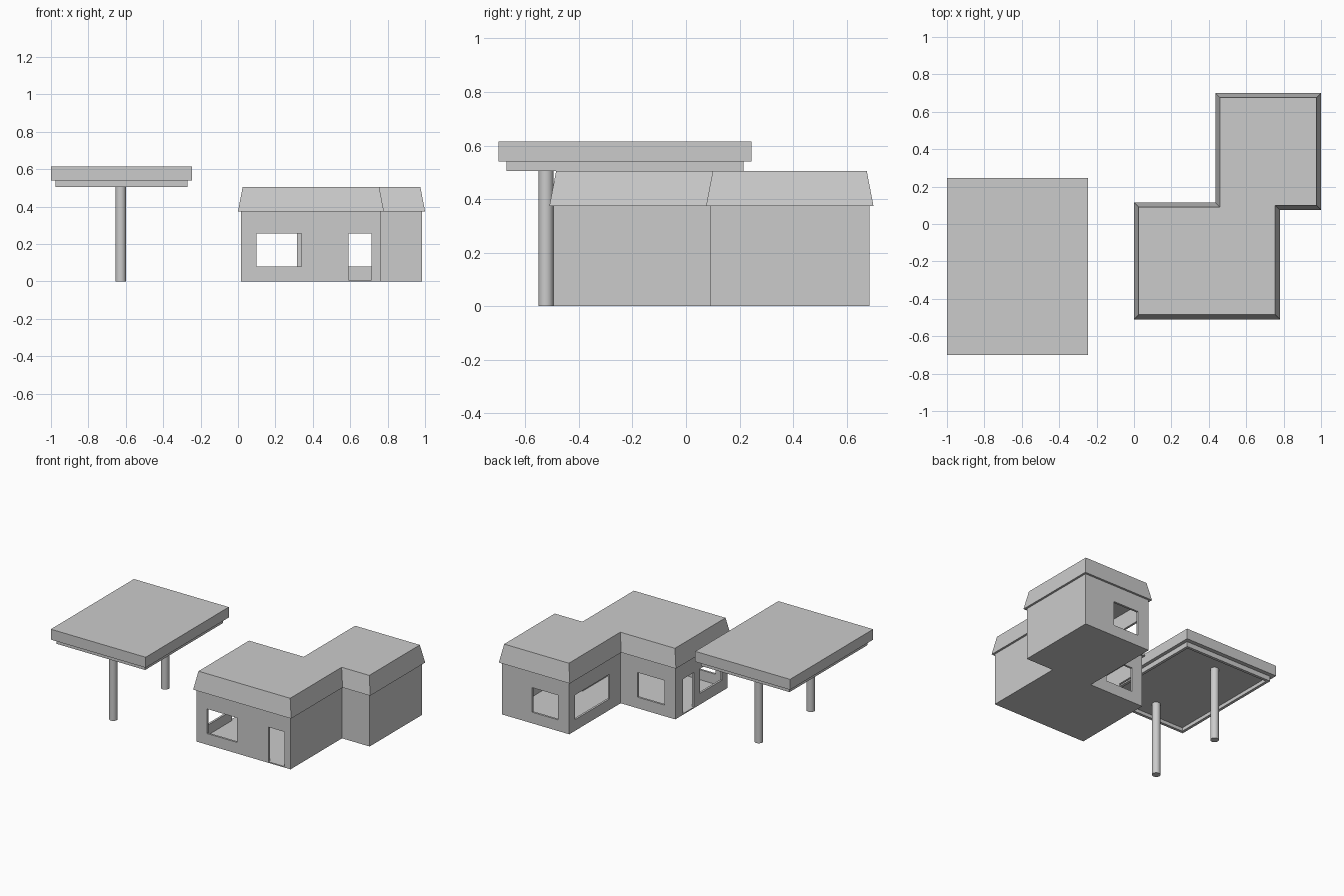
import bpy, bmesh

if "Cube" in bpy.data.objects:
    bpy.data.objects.remove(bpy.data.objects["Cube"])

# L-shaped eave outline, counter-clockwise
EAVE = [(0, -.51), (.78, -.51), (.78, .075), (1, .075),
        (1, .70), (.435, .70), (.435, .115), (0, .115)]


def inset(pts, d):
    """Inset a right-angled counter-clockwise outline by d."""
    out = []
    for i, (x, y) in enumerate(pts):
        px, py = pts[i - 1]
        nx, ny = pts[(i + 1) % len(pts)]
        sgn = lambda v: (v > 0) - (v < 0)
        ax, ay, bx, by = sgn(x - px), sgn(y - py), sgn(nx - x), sgn(ny - y)
        out.append((x + d * (-ay - by), y + d * (ax + bx)))
    return out


def finish(name, bm):
    bmesh.ops.recalc_face_normals(bm, faces=bm.faces)
    me = bpy.data.meshes.new(name)
    bm.to_mesh(me)
    bm.free()
    ob = bpy.data.objects.new(name, me)
    bpy.context.collection.objects.link(ob)
    return ob


def loft(name, low, high, z0, z1):
    bm = bmesh.new()
    a = [bm.verts.new((x, y, z0)) for x, y in low]
    b = [bm.verts.new((x, y, z1)) for x, y in high]
    bm.faces.new(a[::-1])
    bm.faces.new(b)
    n = len(a)
    for i in range(n):
        j = (i + 1) % n
        bm.faces.new((a[i], a[j], b[j], b[i]))
    return finish(name, bm)


def box(name, x0, x1, y0, y1, z0, z1):
    r = [(x0, y0), (x1, y0), (x1, y1), (x0, y1)]
    return loft(name, r, r, z0, z1)


def cut(ob, cutter):
    cutter.hide_render = True
    m = ob.modifiers.new("cut", 'BOOLEAN')
    m.operation, m.solver, m.object = 'DIFFERENCE', 'EXACT', cutter
    bpy.context.view_layer.objects.active = ob
    bpy.ops.object.modifier_apply(modifier=m.name)
    bpy.data.objects.remove(cutter)


# House walls: hollow shell with a thin floor
outer = inset(EAVE, .015)
inner = inset(EAVE, .03)
walls = loft("house_walls", outer, outer, 0, .375)
cut(walls, loft("room_cutter", inner, inner, .008, .5))

# Window and door openings: x0, x1, y0, y1, sill height
OPENINGS = [
    (.10, .34, -.54, -.45, .08),    # front window
    (.59, .715, -.54, -.45, .008),  # front door
    (-.03, .06, -.43, -.18, .08),   # side window
    (-.03, .06, -.113, .01, .008),  # side door
    (.10, .315, .06, .14, .08),     # rear window, main block
    (.41, .49, .225, .618, .08),    # side window, wing
    (.54, .745, .65, .72, .08),     # rear window, wing
]
for x0, x1, y0, y1, z0 in OPENINGS:
    cut(walls, box("opening_cutter", x0, x1, y0, y1, z0, .257))

# Roof with sloped fascia
loft("house_roof", EAVE, inset(EAVE, .025), .375, .505)

# Canopy: wide slab over a shallow hollow frame
box("canopy_slab", -1, -.245, -.70, .245, .54, .615)
frame = box("canopy_frame", -.975, -.27, -.67, .215, .505, .54)
cut(frame, box("frame_cutter", -.955, -.29, -.65, .195, .49, .53))

# Canopy posts
for name, y in (("front_post", -.523), ("rear_post", .067)):
    bpy.ops.mesh.primitive_cylinder_add(vertices=24, radius=.028, depth=.53,
                                        location=(-.627, y, .265))
    bpy.context.object.name = name
    bpy.ops.object.shade_smooth_by_angle()
